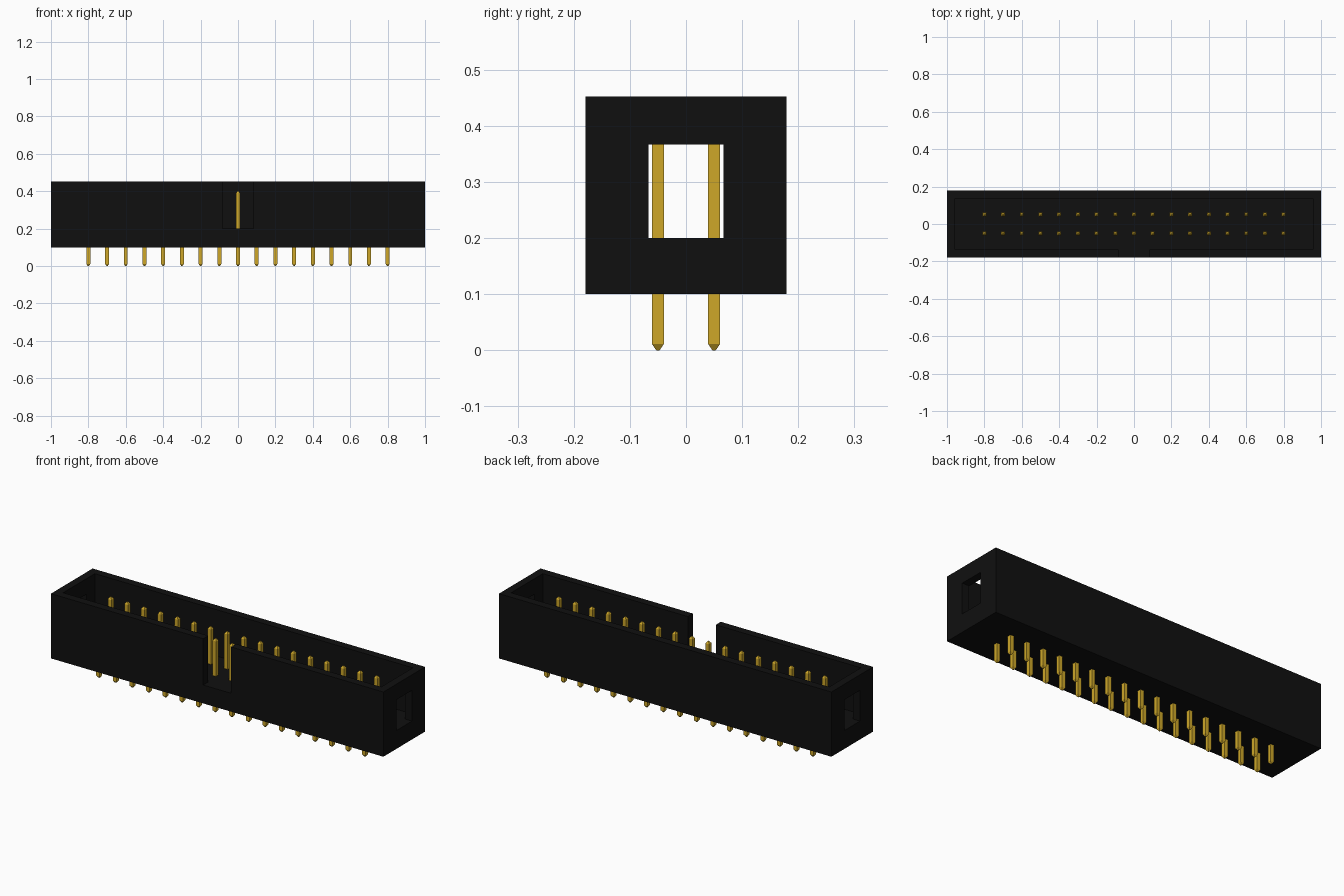
import bpy
import bmesh
from mathutils import Vector

cube = bpy.data.objects.get("Cube")
if cube:
    bpy.data.objects.remove(cube, do_unlink=True)


def make_material(name, colour, roughness):
    mat = bpy.data.materials.new(name)
    mat.use_nodes = True
    mat.diffuse_color = colour
    bsdf = mat.node_tree.nodes["Principled BSDF"]
    bsdf.inputs["Base Color"].default_value = colour
    bsdf.inputs["Roughness"].default_value = roughness
    return mat


def add_object(name, bm, mat):
    mesh = bpy.data.meshes.new(name)
    bm.to_mesh(mesh)
    bm.free()
    mesh.materials.append(mat)
    obj = bpy.data.objects.new(name, mesh)
    bpy.context.collection.objects.link(obj)
    return obj


def add_box(name, low, high, mat):
    low, high = Vector(low), Vector(high)
    bm = bmesh.new()
    bmesh.ops.create_cube(bm, size=1)
    bmesh.ops.scale(bm, vec=high - low, verts=bm.verts)
    bmesh.ops.translate(bm, vec=(low + high) / 2, verts=bm.verts)
    return add_object(name, bm, mat)


def cut(target, cutter):
    """Subtract the cutter, apply the result and remove the cutter."""
    cutter.hide_render = True
    mod = target.modifiers.new("cut", "BOOLEAN")
    mod.operation = "DIFFERENCE"
    mod.solver = "EXACT"
    mod.object = cutter
    bpy.context.view_layer.objects.active = target
    bpy.ops.object.modifier_apply(modifier=mod.name)
    bpy.data.objects.remove(cutter, do_unlink=True)


black = make_material("black plastic", (0.005, 0.005, 0.005, 1), 0.6)
gold = make_material("gold metal", (0.62, 0.39, 0.022, 1), 0.4)

HALF_Y, WALL = 0.179, 0.043
BASE, FLOOR, TOP = 0.10, 0.20, 0.452

# Open-topped housing with a keying notch in front and a window in each end
housing = add_box("housing", (-1, -HALF_Y, BASE), (1, HALF_Y, TOP), black)
cut(housing, add_box("cavity_cutter", (-1 + WALL, -HALF_Y + WALL, FLOOR),
                     (1 - WALL, HALF_Y - WALL, 0.6), black))
cut(housing, add_box("notch_cutter", (-0.084, -0.3, FLOOR),
                     (0.084, -0.1, 0.6), black))
cut(housing, add_box("window_cutter", (-1.1, -0.067, FLOOR),
                     (1.1, 0.067, 0.367), black))


# Square pins with tapered tips at both ends
def add_pin(name, x, y):
    bm = bmesh.new()
    rings = []
    for z, h in ((0, 0.003), (0.011, 0.0105), (0.39, 0.0105), (0.401, 0.003)):
        rings.append([bm.verts.new((sx * h, sy * h, z))
                      for sx, sy in ((-1, -1), (1, -1), (1, 1), (-1, 1))])
    for a, b in zip(rings, rings[1:]):
        for i in range(4):
            j = (i + 1) % 4
            bm.faces.new((a[i], a[j], b[j], b[i]))
    bm.faces.new(rings[0][::-1])
    bm.faces.new(rings[-1])
    pin = add_object(name, bm, gold)
    pin.location = (x, y, 0)


for row, y in (("front", -0.05), ("back", 0.05)):
    for i in range(17):
        add_pin(f"{row}_pin_{i + 1}", -0.8 + 0.1 * i, y)
